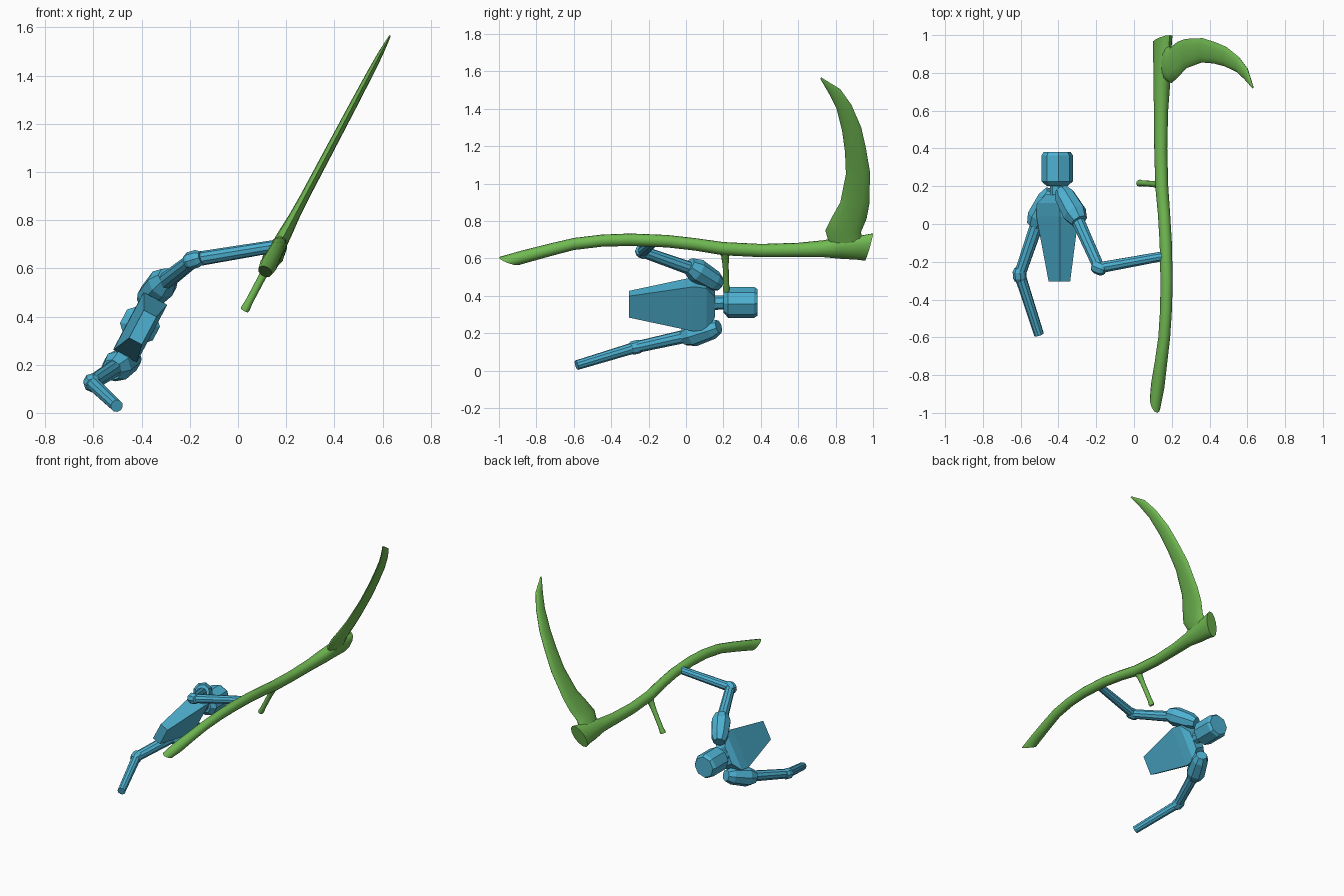
import bpy, bmesh, math
from mathutils import Vector

cube = bpy.data.objects.get("Cube")
if cube:
    bpy.data.objects.remove(cube)


def material(name, colour):
    m = bpy.data.materials.new(name)
    m.use_nodes = True
    m.diffuse_color = (*colour, 1)
    m.node_tree.nodes["Principled BSDF"].inputs["Base Color"].default_value = (*colour, 1)
    return m


BLUE = material("sky blue", (0.075, 0.44, 0.64))
GREEN = material("leaf green", (0.165, 0.49, 0.085))

# Everything is rolled about y: SIDE is the rolled sideways axis, FACE its normal
SIDE = Vector((0.468, 0, 0.884))
FACE = Vector((0.884, 0, -0.468))


def loft(name, rings, sides, mat, smooth=False, turn=0.5):
    """Skin elliptical rings given as (centre, half axis a, half axis b)."""
    bm = bmesh.new()
    loops = []
    grow = 1 / math.cos(math.pi / sides) if turn else 1
    for c, a, b in rings:
        angles = [(i + turn) * math.tau / sides for i in range(sides)]
        loops.append([bm.verts.new(c + (a * math.cos(t) + b * math.sin(t)) * grow)
                      for t in angles])
    for lo, hi in zip(loops, loops[1:]):
        for i in range(sides):
            j = (i + 1) % sides
            bm.faces.new((lo[i], lo[j], hi[j], hi[i]))
    bm.faces.new(loops[0])
    bm.faces.new(loops[-1])
    bmesh.ops.recalc_face_normals(bm, faces=bm.faces)
    me = bpy.data.meshes.new(name)
    bm.to_mesh(me)
    bm.free()
    me.materials.append(mat)
    ob = bpy.data.objects.new(name, me)
    bpy.context.collection.objects.link(ob)
    if smooth:
        bpy.ops.object.select_all(action='DESELECT')
        ob.select_set(True)
        bpy.context.view_layer.objects.active = ob
        bpy.ops.object.shade_smooth_by_angle(angle=math.radians(40))
    return ob


def on_plane(y, z):
    return Vector((0.167 + (z - 0.69) * 0.53, y, z))


def planar(name, pairs):
    """Loft in the tool's plane from edge pairs (y1, z1, y2, z2, half thickness)."""
    rings = []
    for y1, z1, y2, z2, t in pairs:
        p, q = on_plane(y1, z1), on_plane(y2, z2)
        rings.append(((p + q) / 2, (q - p) / 2, FACE * t))
    return loft(name, rings, 12, GREEN, True, 0)


def limb(name, start, end, profile, sides=8, flat=1.0):
    """Straight limb with (fraction, radius) stations."""
    p, q = Vector(start), Vector(end)
    axis = (q - p).normalized()
    a = (FACE - axis * FACE.dot(axis)).normalized()
    b = axis.cross(a)
    return loft(name, [(p.lerp(q, t), a * r * flat, b * r) for t, r in profile], sides, BLUE)


# Tool: pole with a slanted butt, blade socket, curved blade and side grip
shaft = [(-0.89, 0.568, -1.0, 0.605, 0.03), (-0.83, 0.587, -0.88, 0.637, 0.037)]
for y, z, r in ((-0.73, 0.645, 0.033), (-0.6, 0.677, 0.031), (-0.45, 0.695, 0.031),
                (-0.3, 0.7, 0.032), (-0.1, 0.692, 0.032), (0.05, 0.675, 0.032),
                (0.2, 0.652, 0.034), (0.4, 0.642, 0.034), (0.6, 0.645, 0.037),
                (0.74, 0.652, 0.044)):
    shaft.append((y, z - r * 0.93, y, z + r * 0.93, r))
shaft += [(0.83, 0.6, 0.83, 0.715, 0.042), (0.92, 0.594, 0.93, 0.72, 0.042),
          (0.955, 0.588, 1.0, 0.733, 0.042)]
planar("scythe_pole", shaft)

planar("scythe_blade", [
    (0.77, 0.66, 0.95, 0.68, 0.032), (0.745, 0.75, 0.935, 0.74, 0.028),
    (0.78, 0.82, 0.965, 0.81, 0.022), (0.825, 0.9, 0.98, 0.89, 0.019),
    (0.855, 1.05, 0.984, 1.06, 0.018), (0.85, 1.17, 0.962, 1.19, 0.017),
    (0.835, 1.28, 0.937, 1.3, 0.016), (0.805, 1.4, 0.885, 1.42, 0.014),
    (0.765, 1.48, 0.825, 1.505, 0.011), (0.718, 1.56, 0.724, 1.567, 0.004)])

planar("scythe_grip", [
    (0.165, 0.645, 0.25, 0.645, 0.025), (0.188, 0.612, 0.23, 0.612, 0.02),
    (0.196, 0.56, 0.228, 0.56, 0.016), (0.2, 0.46, 0.231, 0.46, 0.016),
    (0.197, 0.435, 0.235, 0.435, 0.019), (0.199, 0.423, 0.233, 0.427, 0.017)])

# Torso: tapered block from waist to chest to collar
torso = []
for y, wide, deep in ((-0.305, 0.065, 0.03), (0.04, 0.135, 0.055),
                      (0.11, 0.125, 0.055), (0.155, 0.06, 0.035)):
    centre = Vector((-0.395 - (y + 0.305) * 0.03, y, 0.355))
    torso.append((centre, SIDE * wide / 2 ** 0.5 * 1.0, FACE * deep / 2 ** 0.5))
torso = [(c, a * 2 ** 0.5, b * 2 ** 0.5) for c, a, b in torso]
for i, (c, a, b) in enumerate(torso):
    torso[i] = (c, a * math.cos(math.pi / 4) * 2 ** 0.5, b * math.cos(math.pi / 4) * 2 ** 0.5)
loft("torso", torso, 4, BLUE)

# Neck and head
limb("neck", (-0.407, 0.13, 0.362), (-0.407, 0.22, 0.365), [(0, 0.036), (1, 0.034)])
limb("head", (-0.407, 0.2, 0.365), (-0.407, 0.382, 0.365),
     [(0, 0.05), (0.14, 0.077), (0.9, 0.077), (1, 0.066)])

# Arms: shoulder pad, upper arm, elbow and forearm on each side
ARMS = {
    "left": ((-0.385, 0.18, 0.46), (-0.29, 0.015, 0.562),
             (-0.185, -0.232, 0.636), (0.155, -0.17, 0.692)),
    "right": ((-0.435, 0.175, 0.235), (-0.525, -0.01, 0.178),
              (-0.605, -0.268, 0.125), (-0.503, -0.585, 0.029)),
}
for side, (collar, shoulder, elbow, hand) in ARMS.items():
    s, e, h = Vector(shoulder), Vector(elbow), Vector(hand)
    limb(side + "_shoulder", collar, shoulder,
         [(0, 0.035), (0.2, 0.052), (0.75, 0.06), (1, 0.042)])
    limb(side + "_upper_arm", s.lerp(Vector(collar), 0.3), e, [(0, 0.035), (1, 0.03)], 10)
    along = (h - s).normalized() * 0.036
    limb(side + "_elbow", e - along, e + along,
         [(0, 0.025), (0.25, 0.034), (0.75, 0.034), (1, 0.025)])
    limb(side + "_forearm", e, h, [(0, 0.029), (1, 0.025)], 10)
